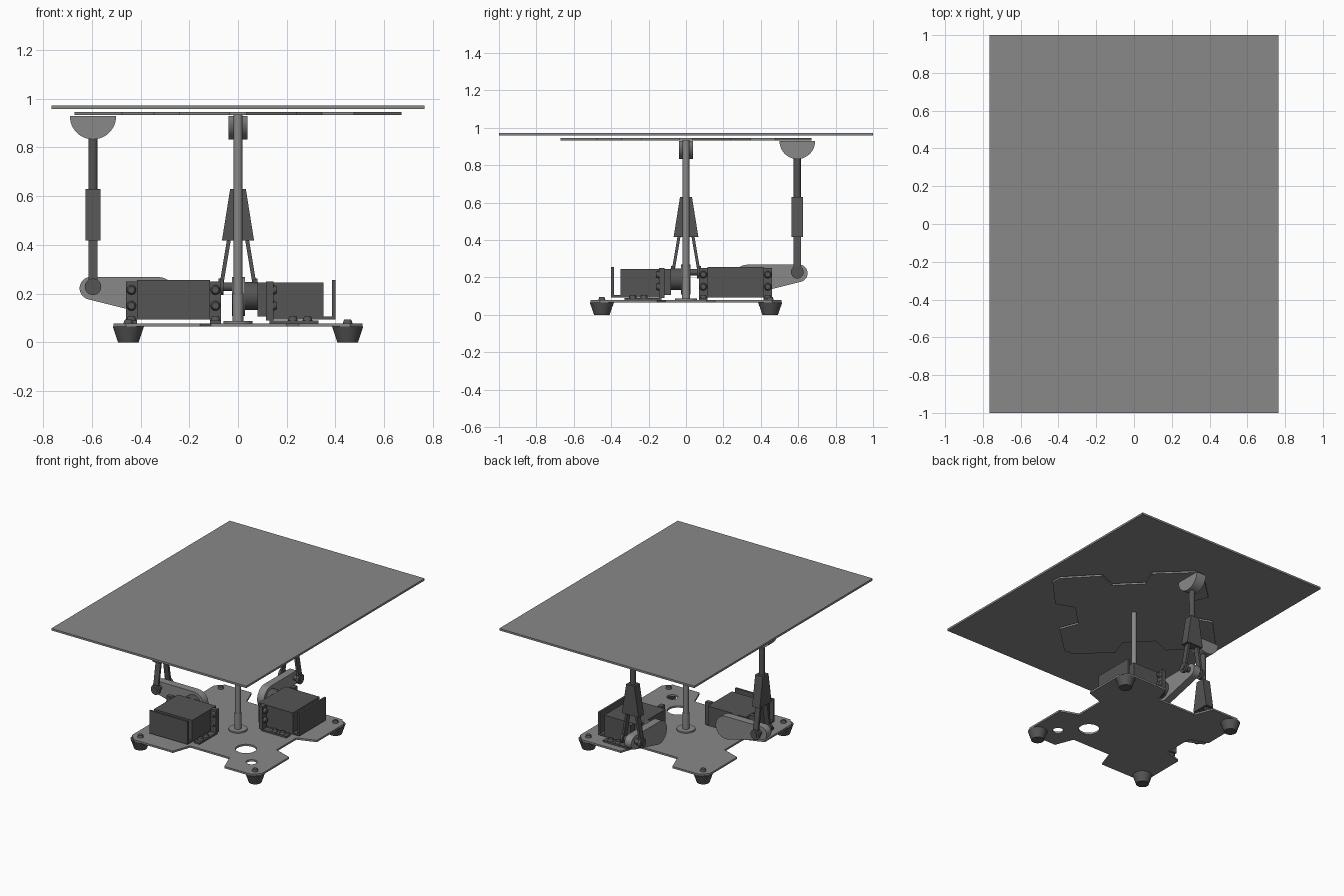
import bpy, bmesh, math
from mathutils import Matrix, Vector

if "Cube" in bpy.data.objects:
    bpy.data.objects.remove(bpy.data.objects["Cube"])

IDENT = Matrix.Identity(4)
# The second arm is the first one mirrored across the diagonal x = -y
DIAGONAL = Matrix(((0, -1, 0, 0), (-1, 0, 0, 0), (0, 0, 1, 0), (0, 0, 0, 1)))

# Mid grey for plates, post and levers; dark grey for all hardware
MATS = {}
for key, v in (("mid_grey", 0.25), ("dark_grey", 0.09)):
    MATS[key] = bpy.data.materials.new(key)
    MATS[key].diffuse_color = (v, v, v, 1)
MID = {"table_top", "support_plate", "base_plate", "post", "post_flange", "post_collar",
       "lever", "rod_mount"}


def smooth(ob):
    bpy.ops.object.select_all(action='DESELECT')
    bpy.context.view_layer.objects.active = ob
    ob.select_set(True)
    bpy.ops.object.shade_smooth_by_angle(angle=math.radians(35))


def finish(name, bm, mat=IDENT):
    bm.transform(mat)
    bmesh.ops.recalc_face_normals(bm, faces=bm.faces)
    mesh = bpy.data.meshes.new(name)
    bm.to_mesh(mesh)
    bm.free()
    mesh.materials.append(MATS["mid_grey" if name in MID else "dark_grey"])
    ob = bpy.data.objects.new(name, mesh)
    bpy.context.collection.objects.link(ob)
    smooth(ob)
    return ob


def box(name, lo, hi, mat=IDENT):
    lo, hi = Vector(lo), Vector(hi)
    bm = bmesh.new()
    m = Matrix.Translation((lo + hi) / 2) @ Matrix.Diagonal((*(hi - lo), 1))
    bmesh.ops.create_cube(bm, size=1, matrix=m)
    return finish(name, bm, mat)


def add_cyl(bm, p0, p1, r0, r1, seg):
    p0, p1 = Vector(p0), Vector(p1)
    d = p1 - p0
    m = Matrix.Translation((p0 + p1) / 2) @ d.to_track_quat('Z', 'Y').to_matrix().to_4x4()
    bmesh.ops.create_cone(bm, cap_ends=True, segments=seg, radius1=r0, radius2=r1,
                          depth=d.length, matrix=m)


def cyl(name, p0, p1, r0, r1=None, mat=IDENT, seg=32):
    bm = bmesh.new()
    add_cyl(bm, p0, p1, r0, r0 if r1 is None else r1, seg)
    return finish(name, bm, mat)


def prism(name, pts, start, depth, mat=IDENT):
    """Extrude a closed outline of 3D points into a solid."""
    bm = bmesh.new()
    a = [bm.verts.new(Vector(p) + Vector(start)) for p in pts]
    b = [bm.verts.new(v.co + Vector(depth)) for v in a]
    bm.faces.new(a)
    bm.faces.new(b[::-1])
    for i in range(len(a)):
        j = (i + 1) % len(a)
        bm.faces.new((a[j], a[i], b[i], b[j]))
    return finish(name, bm, mat)


def screw(name, p, direction, r, mat=IDENT):
    p, d = Vector(p), Vector(direction)
    cyl(name, p, p + d * 0.016, r, r * 0.7, mat, 16)


# Table top
box("table_top", (-0.765, -1, 0.958), (0.765, 1, 0.972))

# Support plate: four arms on the axes
quarter = [(0.67, -0.035), (0.67, 0.035), (0.475, 0.24), (0.345, 0.19),
           (0.19, 0.345), (0.24, 0.475)]
outline = []
for k in range(4):
    c, s = round(math.cos(k * math.pi / 2)), round(math.sin(k * math.pi / 2))
    outline += [(c * x - s * y, s * x + c * y, 0) for x, y in quarter]
prism("support_plate", outline, (0, 0, 0.932), (0, 0, 0.013))

# Base plate: arms toward the corners, same on both halves
half = [(0.51, -0.155), (0.38, -0.11), (0.38, 0.11), (0.51, 0.155),
        (0.51, 0.46), (0.46, 0.51), (0.155, 0.51), (0.11, 0.38),
        (-0.2, 0.38), (-0.25, 0.51), (-0.46, 0.51), (-0.51, 0.46)]
outline = [(s * x, s * y, 0) for s in (1, -1) for x, y in half]
base = prism("base_plate", outline, (0, 0, 0.065), (0, 0, 0.013))
for p, r in ((0.21, 0.068), (0.355, 0.036)):
    cutter = cyl("hole_cutter", (p, -p, 0), (p, -p, 0.2), r)
    cutter.hide_render = True
    mod = base.modifiers.new("hole", 'BOOLEAN')
    mod.operation = 'DIFFERENCE'
    mod.solver = 'EXACT'
    mod.object = cutter
    bpy.context.view_layer.objects.active = base
    bpy.ops.object.modifier_apply(modifier=mod.name)
    bpy.data.objects.remove(cutter)
base.data.materials.clear()
base.data.materials.append(MATS["mid_grey"])
for f in base.data.polygons:
    f.material_index = 0
smooth(base)

# Feet with their screws
for x in (-0.45, 0.45):
    for y in (-0.45, 0.45):
        cyl("foot", (x, y, 0), (x, y, 0.065), 0.042, 0.064)
        screw("foot_screw", (x, y, 0.078), (0, 0, 1), 0.02)

# Centre post
cyl("post_flange", (0, 0, 0.077), (0, 0, 0.088), 0.06)
cyl("post", (0, 0, 0.08), (0, 0, 0.932), 0.018)
cyl("post_collar", (0, 0, 0.088), (0, 0, 0.2), 0.022)


def actuator(mat):
    """One motor, lever and push rod; the rod stands at y = 0.595."""
    ry, rz = 0.595, 0.228
    # Motor body, mounting ears and rear cover
    box("motor_body", (0.08, 0.115, 0.105), (0.35, 0.415, 0.245), mat)
    box("motor_tray", (0.14, 0.115, 0.093), (0.40, 0.415, 0.105), mat)
    box("motor_back_cover", (0.386, 0.115, 0.093), (0.40, 0.415, 0.255), mat)
    for y in (0.0925, 0.4375):
        box("motor_ear", (0.115, y - 0.0225, 0.09), (0.13, y + 0.0225, 0.25), mat)
        box("bracket_upright", (0.13, y - 0.0225, 0.078), (0.145, y + 0.0225, 0.25), mat)
        box("bracket_foot", (0.13, y - 0.0225, 0.077), (0.33, y + 0.0225, 0.09), mat)
        for z in (0.15, 0.215):
            screw("ear_screw", (0.145, y, z), (1, 0, 0), 0.02, mat)
        for x in (0.225, 0.285):
            screw("bracket_screw", (x, y, 0.09), (0, 0, 1), 0.02, mat)
    # Output shaft and lever
    cyl("motor_horn", (0.025, 0.33, 0.19), (0.082, 0.33, 0.19), 0.058, mat=mat)
    bm = bmesh.new()
    add_cyl(bm, (-0.025, 0.33, 0.188), (0.028, 0.33, 0.188), 0.08, 0.08, 48)
    add_cyl(bm, (-0.025, 0.603, 0.222), (0.028, 0.603, 0.222), 0.047, 0.047, 48)
    bmesh.ops.delete(bm, geom=bm.faces[:] + bm.edges[:], context='EDGES_FACES')
    bmesh.ops.convex_hull(bm, input=bm.verts[:])
    bmesh.ops.delete(bm, geom=[v for v in bm.verts if not v.link_faces], context='VERTS')
    bmesh.ops.dissolve_limit(bm, angle_limit=0.01, verts=bm.verts, edges=bm.edges)
    finish("lever", bm, mat)
    # Fork around the lever end
    cyl("lever_pin", (-0.084, ry, rz), (0.084, ry, rz), 0.018, mat=mat)
    for s in (-1, 1):
        prism("fork_leg", [(s * 0.062, 0, 0.225), (s * 0.078, 0, 0.225),
                           (s * 0.042, 0, 0.44), (s * 0.026, 0, 0.44)],
              (0, ry - 0.019, 0), (0, 0.038, 0), mat)
        cyl("fork_eye", (s * 0.06, ry, rz), (s * 0.079, ry, rz), 0.034, mat=mat)
    prism("fork_sleeve", [(-0.066, 0, 0.417), (0.066, 0, 0.417), (0.032, 0, 0.63),
                          (-0.032, 0, 0.63)], (0, ry - 0.03, 0), (0, 0.06, 0), mat)
    # Push rod and half-round mount under the support plate
    cyl("push_rod", (0, ry, 0.6), (0, ry, 0.87), 0.019, mat=mat)
    arc = [(0, ry + 0.095 * math.cos(math.pi * (1 + i / 24)),
            0.928 + 0.095 * math.sin(math.pi * (1 + i / 24))) for i in range(25)]
    prism("rod_mount", arc, (-0.038, 0, 0), (0.076, 0, 0), mat)


actuator(IDENT)
actuator(DIAGONAL)

for m in bpy.data.materials:
    if m.users and not m.is_grease_pencil:
        m.use_nodes = True
        m.node_tree.nodes["Principled BSDF"].inputs["Base Color"].default_value = m.diffuse_color
